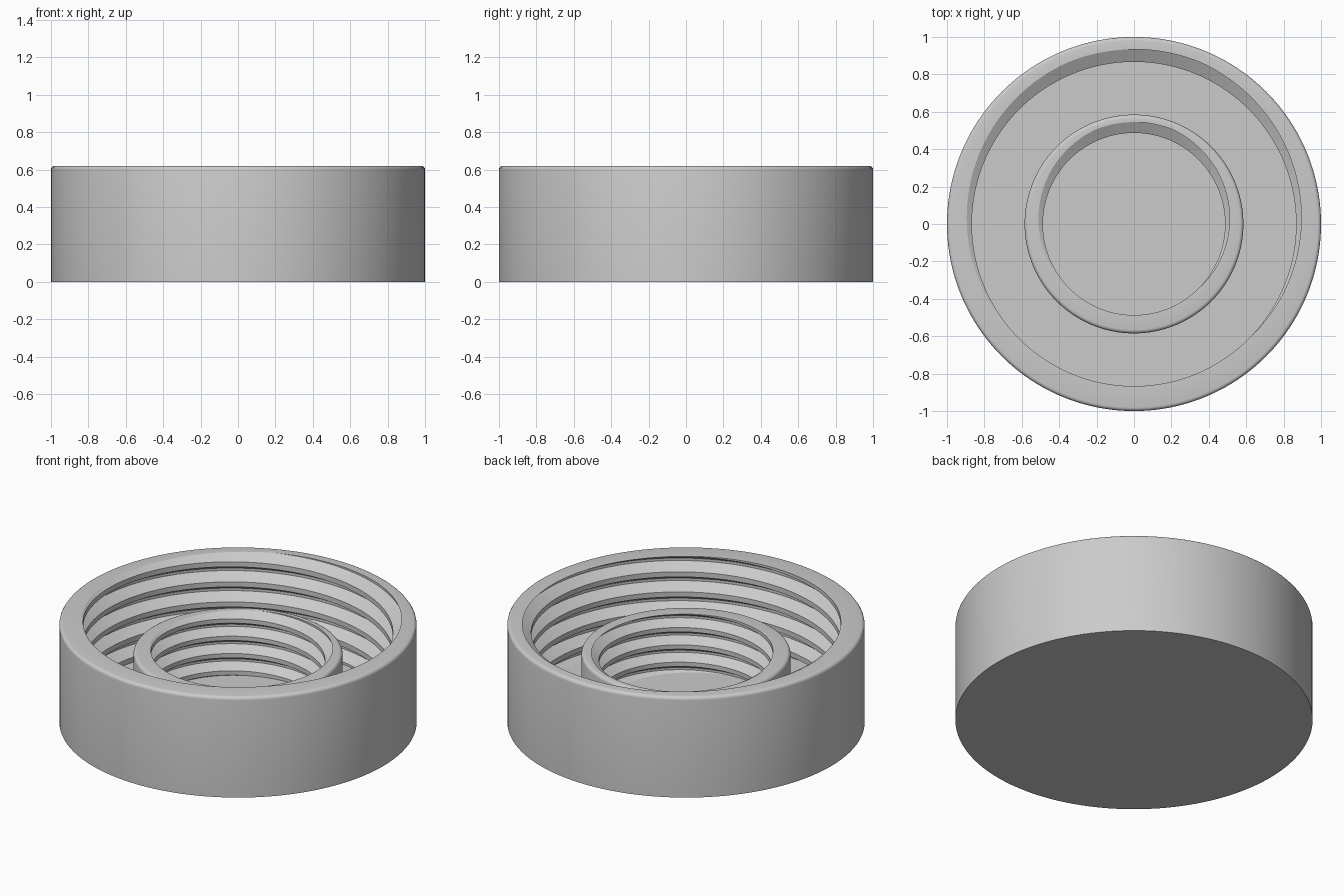
import bpy
import bmesh
import math

SEGMENTS = 160
FLOOR = 0.06

cube = bpy.data.objects.get("Cube")
if cube:
    bpy.data.objects.remove(cube, do_unlink=True)

grey = bpy.data.materials.new("plain grey")
grey.use_nodes = True
colour = (0.6, 0.6, 0.6, 1)
grey.diffuse_color = colour
grey.node_tree.nodes["Principled BSDF"].inputs["Base Color"].default_value = colour


def thread_column(angle, crest, pitch, low, high):
    """Section of an internal right-hand screw thread at one angle."""
    depth = pitch * 0.54
    # The groove root runs out through the rim at the back
    root_z = high + pitch * (angle / math.tau - 0.25)
    turns = math.ceil((high - low) / pitch) + 2
    column = []
    for turn in range(-turns, 3):
        for corner in (-3 / 8, -1 / 16, 1 / 16, 3 / 8):
            z = min(max(root_z + (turn + corner) * pitch, low), high)
            t = (z - root_z) / pitch
            t = abs(t - round(t))
            cut = min(max((3 / 8 - t) * 16 / 5, 0), 1)
            column.append((crest + depth * cut, z))
    return column


def rounded_edge(radius, top, size):
    """Quarter-round outer edge, from the rim to the outer wall."""
    return [(radius - size + size * math.sin(a), top - size + size * math.cos(a))
            for a in (i * math.pi / 8 for i in range(5))]


def threaded_part(name, crest, pitch, outer, top, edge, start, end):
    """Sweep the threaded section round the axis and close the outside."""
    bm = bmesh.new()
    columns = []
    for i in range(SEGMENTS + 1):
        angle = math.tau * i / SEGMENTS
        section = (start + thread_column(angle, crest, pitch, FLOOR, top)
                   + rounded_edge(outer, top, edge) + end)
        columns.append([bm.verts.new((r * math.cos(angle), r * math.sin(angle), z))
                        for r, z in section])
    for a, b in zip(columns, columns[1:]):
        for j in range(len(a) - 1):
            bm.faces.new((a[j], b[j], b[j + 1], a[j + 1]))
    # Weld the seam and the clipped thread ends
    bmesh.ops.remove_doubles(bm, verts=bm.verts[:], dist=0.00005)
    bmesh.ops.recalc_face_normals(bm, faces=bm.faces[:])
    mesh = bpy.data.meshes.new(name)
    bm.to_mesh(mesh)
    bm.free()
    mesh.materials.append(grey)
    obj = bpy.data.objects.new(name, mesh)
    bpy.context.collection.objects.link(obj)
    bpy.ops.object.select_all(action="DESELECT")
    obj.select_set(True)
    bpy.context.view_layer.objects.active = obj
    bpy.ops.object.shade_smooth_by_angle(angle=math.radians(28))
    return obj


# Outer cap with its floor and base
threaded_part("outer_cap", crest=0.867, pitch=0.124, outer=1.0, top=0.62, edge=0.02,
              start=[(0, FLOOR)], end=[(1.0, 0), (0, 0)])

# Shorter threaded ring standing on the floor
threaded_part("inner_ring", crest=0.487, pitch=0.107, outer=0.585, top=0.44, edge=0.02,
              start=[], end=[(0.585, FLOOR)])
